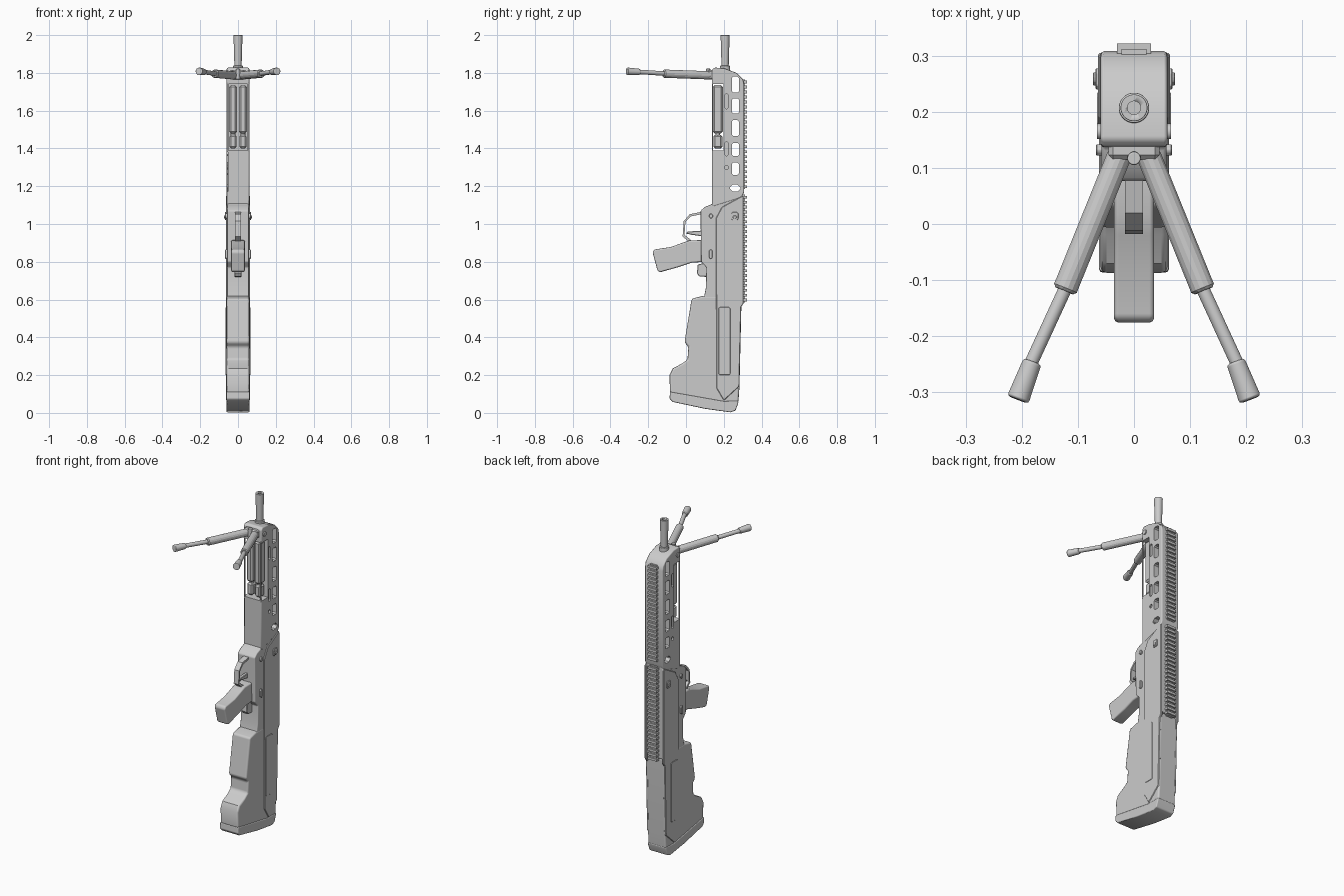
import bpy, bmesh, math
from mathutils import Vector, Matrix

if "Cube" in bpy.data.objects:
    bpy.data.objects.remove(bpy.data.objects["Cube"])

grey = bpy.data.materials.new("matte_grey")
grey.diffuse_color = (0.6, 0.6, 0.6, 1)
grey.use_nodes = True
grey.node_tree.nodes["Principled BSDF"].inputs["Base Color"].default_value = grey.diffuse_color


def finish(name, bm, bevel=0, segments=1, smooth=False):
    bmesh.ops.recalc_face_normals(bm, faces=bm.faces)
    me = bpy.data.meshes.new(name)
    bm.to_mesh(me)
    bm.free()
    ob = bpy.data.objects.new(name, me)
    bpy.context.collection.objects.link(ob)
    me.materials.append(grey)
    if smooth:
        bpy.ops.object.select_all(action='DESELECT')
        ob.select_set(True)
        bpy.context.view_layer.objects.active = ob
        bpy.ops.object.shade_smooth_by_angle(angle=math.radians(35))
    if bevel:
        m = ob.modifiers.new("bevel", 'BEVEL')
        m.width, m.segments = bevel, segments
        m.limit_method, m.angle_limit = 'ANGLE', math.radians(40)
        m.harden_normals = smooth
    return ob


def prism(name, pts, x0, x1, bevel=0, segments=1, smooth=False):
    """Side profile (y, z) extruded from x0 to x1."""
    bm = bmesh.new()
    f = bm.faces.new([bm.verts.new((x0, y, z)) for y, z in pts])
    ext = bmesh.ops.extrude_face_region(bm, geom=[f])
    bmesh.ops.translate(bm, vec=(x1 - x0, 0, 0),
                        verts=[v for v in ext["geom"] if isinstance(v, bmesh.types.BMVert)])
    return finish(name, bm, bevel, segments, smooth)


def add_box(bm, x0, x1, y0, y1, z0, z1):
    mat = Matrix.Translation(((x0 + x1) / 2, (y0 + y1) / 2, (z0 + z1) / 2)) @ \
        Matrix.Diagonal((x1 - x0, y1 - y0, z1 - z0, 1))
    bmesh.ops.create_cube(bm, size=1, matrix=mat)


def box(name, *dims, bevel=0):
    bm = bmesh.new()
    add_box(bm, *dims)
    return finish(name, bm, bevel)


def rod(name, a, b, r0, r1=None, sides=20, bevel=0, smooth=True, segments=2):
    a, b = Vector(a), Vector(b)
    d = b - a
    mat = Matrix.Translation((a + b) / 2) @ d.to_track_quat('Z', 'Y').to_matrix().to_4x4() \
        @ Matrix.Rotation(math.pi / sides, 4, 'Z')
    bm = bmesh.new()
    bmesh.ops.create_cone(bm, cap_ends=True, segments=sides, radius1=r0,
                          radius2=r0 if r1 is None else r1, depth=d.length, matrix=mat)
    return finish(name, bm, bevel, segments, smooth)


def slot(y0, y1, z0, z1, c=0.007):
    """Rounded slot outline."""
    return [(y0 + c, z0), (y1 - c, z0), (y1, z0 + c), (y1, z1 - c),
            (y1 - c, z1), (y0 + c, z1), (y0, z1 - c), (y0, z0 + c)]


def cut(target, cutter):
    cutter.hide_render = True
    cutter.hide_set(True)
    m = target.modifiers.new("cut", 'BOOLEAN')
    m.operation, m.solver, m.object = 'DIFFERENCE', 'EXACT', cutter


# Stock and receiver
prism("stock", [(-.085, .105), (-.087, .2), (-.07, .235), (-.02, .262), (.008, .283), (.013, .35),
                (-.008, .373), (.03, .605), (.093, .62), (.15, .62), (.293, .6), (.293, .56),
                (.283, .135), (.277, .055), (.2, .055)], -.06, .06, .011, 2, True)
prism("butt_pad", [(-.085, .112), (-.087, .075), (-.07, .058), (.1, .022), (.235, .003),
                   (.262, .012), (.276, .05), (.278, .065), (.2, .062)], -.062, .062, .006, 2, True)
prism("receiver", [(.093, .6), (.105, .66), (.108, .77), (.08, .8), (.077, 1.07), (.1, 1.09),
                   (.137, 1.105), (.16, 1.16), (.3, 1.16), (.3, .6)], -.058, .058, .007, 2, True)

# Raised side covers and their small fittings
for s, side in ((-1, "left"), (1, "right")):
    prism(side + "_cover", [(.162, .13), (.158, 1.03), (.19, 1.09), (.3, 1.15), (.305, 1.14),
                            (.305, .58), (.292, .56), (.282, .14), (.2, .065)],
          s * .05, s * .064, .003)
    cover = [("stock_panel", (.172, .235, .2, .56), .066),
             ("port_frame", (.24, .277, 1.02, 1.063), .069),
             ("selector", (.122, .14, .815, .865), .068),
             ("takedown_pin", (.122, .142, 1.03, 1.055), .068)]
    for name, d, x in cover:
        prism(side + "_" + name, slot(*d), s * .05, s * x, .002)
    prism(side + "_port_plate", slot(.247, .27, 1.028, 1.045), s * .06, s * .073, .002)

# Handguard with through slots, side recesses and leg bay
hand = prism("handguard", [(.137, 1.09), (.137, 1.815), (.15, 1.828), (.2, 1.825), (.268, 1.80),
                           (.302, 1.765), (.308, 1.74), (.308, 1.17), (.295, 1.14)],
             -.06, .06, .007, 2, True)
for i, (z0, z1) in enumerate(((1.26, 1.325), (1.36, 1.43), (1.465, 1.55), (1.585, 1.665), (1.695, 1.78))):
    cut(hand, prism(f"slot_cutter_{i}", slot(.243, .28, z0, z1), -.1, .1))
cut(hand, prism("oval_cutter", slot(.232, .288, 1.172, 1.208, .015), -.1, .1))
cut(hand, box("leg_bay_cutter", -.1, .1, .1, .199, 1.39, 1.74))
for s, side in ((-1, "left"), (1, "right")):
    for i, d in enumerate(((.205, .224, 1.61, 1.69, .007), (.205, .224, 1.36, 1.435, .007),
                           (.203, .225, 1.288, 1.31, .008))):
        cut(hand, prism(f"{side}_recess_cutter_{i}", slot(*d), s * .05, s * .1))
    box(side + "_bay_strip", s * .054 - .003, s * .054 + .003, .137, .142, 1.38, 1.75)

# Top rail: base strips and teeth in two runs
bm = bmesh.new()
for z0, z1 in ((.585, 1.155), (1.185, 1.765)):
    add_box(bm, -.022, .022, .295, .312, z0, z1)
    n = 22
    p = (z1 - z0) / n
    for i in range(n):
        add_box(bm, -.03, .03, .3, .322, z0 + i * p + .2 * p, z0 + i * p + .75 * p)
finish("top_rail", bm)

# Pistol grip, trigger and guard
prism("grip", [(.1, .80), (.03, .795), (-.04, .772), (-.135, .745), (-.15, .75), (-.177, .85),
               (-.168, .865), (-.08, .878), (-.02, .9), (.018, .913), (.1, .915)],
      -.036, .036, .01, 3, True)
prism("trigger_guard", [(.085, 1.065), (.02, 1.052), (-.012, 1.015), (-.018, .935), (.02, .9),
                        (.03, .912), (-.008, .943), (-.003, 1.01), (.025, 1.04), (.085, 1.052)],
      -.016, .016)
prism("trigger", [(.085, .965), (.01, .96), (-.002, .95), (.03, .943), (.085, .935)], -.01, .01, .003)
prism("magazine_catch", [(.115, .72), (.07, .722), (.058, .74), (.062, .785), (.115, .8)],
      -.018, .018, .003)

# Muzzle with bored tip
rod("barrel_collar", (0, .207, 1.81), (0, .207, 1.838), .027, sides=32, bevel=.003)
muzzle = rod("muzzle", (0, .207, 1.83), (0, .207, 2.0), .019, .024, sides=32, bevel=.002)
cut(muzzle, rod("bore_cutter", (0, .207, 1.95), (0, .207, 2.05), .012, sides=24))

# Bipod hinge, open legs, and folded leg pair in the bay
box("bipod_hinge", -.045, .045, .115, .16, 1.765, 1.815, bevel=.008)
rod("hinge_pin", (-.066, .165, 1.785), (.066, .165, 1.785), .014, sides=16)
rod("hinge_ball", (0, .117, 1.765), (0, .117, 1.822), .012, sides=16, bevel=.003)
for s, side in ((-1, "left"), (1, "right")):
    rod(side + "_leg_sleeve", (s * .025, .125, 1.787), (s * .124, -.119, 1.796), .0235,
        sides=8, bevel=.005, smooth=False, segments=1)
    rod(side + "_leg_tube", (s * .12, -.11, 1.796), (s * .19, -.262, 1.806), .012)
    rod(side + "_leg_foot", (s * .181, -.245, 1.805), (s * .207, -.313, 1.808), .017, .0205,
        sides=20, bevel=.005)
    x = s * .026
    box(side + "_folded_sleeve", x - .021, x + .021, .142, .196, 1.48, 1.735, bevel=.01)
    box(side + "_folded_foot", x - .019, x + .019, .145, .192, 1.4, 1.472, bevel=.009)
    rod(side + "_folded_tube", (x, .168, 1.46), (x, .168, 1.5), .013)
